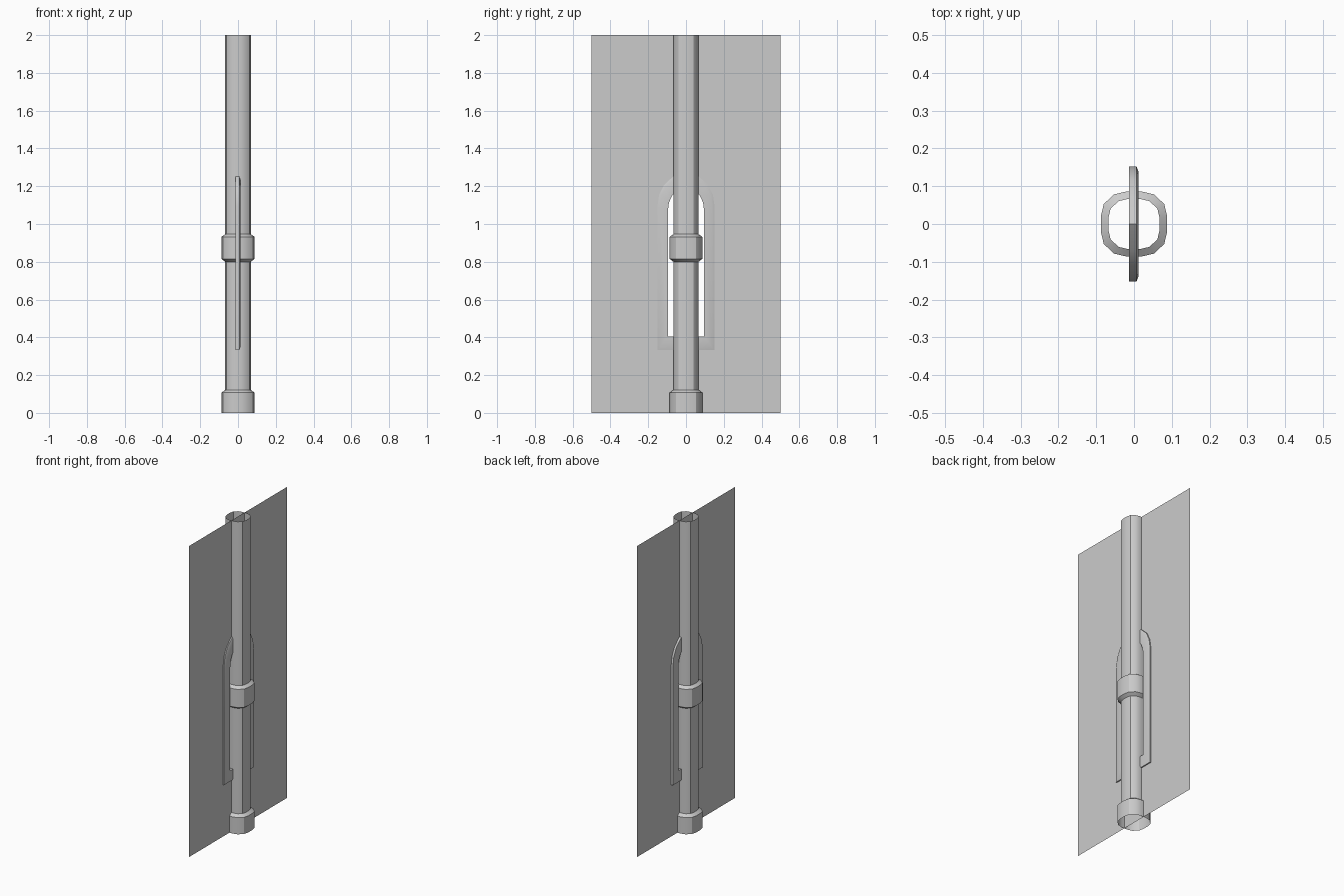
import bpy, bmesh, math

if "Cube" in bpy.data.objects:
    bpy.data.objects.remove(bpy.data.objects["Cube"])

# Quarter of the squarish 16-sided pole section, at unit radius
QUARTER = [(1.0, 0.22), (0.91, 0.6), (0.6, 0.89), (0.22, 0.98)]
SECTION = (QUARTER + [(-x, y) for x, y in reversed(QUARTER)]
           + [(-x, -y) for x, y in QUARTER]
           + [(x, -y) for x, y in reversed(QUARTER)])


def loft(name, rings, closed=False):
    """Skin a list of equal-length closed rings."""
    bm = bmesh.new()
    loops = [[bm.verts.new(p) for p in ring] for ring in rings]
    pairs = list(zip(loops, loops[1:]))
    if closed:
        pairs.append((loops[-1], loops[0]))
    for a, b in pairs:
        for i in range(len(a)):
            j = (i + 1) % len(a)
            bm.faces.new((a[i], a[j], b[j], b[i]))
    bmesh.ops.recalc_face_normals(bm, faces=bm.faces)
    return finish(name, bm)


def finish(name, bm):
    mesh = bpy.data.meshes.new(name)
    bm.to_mesh(mesh)
    bm.free()
    obj = bpy.data.objects.new(name, mesh)
    bpy.context.collection.objects.link(obj)
    bpy.ops.object.select_all(action='DESELECT')
    obj.select_set(True)
    bpy.context.view_layer.objects.active = obj
    bpy.ops.object.shade_smooth_by_angle(angle=math.radians(30))
    return obj


def arch(x, width, bottom, spring, apex):
    """Pointed arch outline in the plane at x."""
    h = apex - spring
    side = [(width * u, spring + h * v) for u, v in
            ((1, 0), (0.94, 0.3), (0.77, 0.55), (0.46, 0.76))]
    half = [(width, bottom)] + side
    pts = half + [(0, apex)] + [(-y, z) for y, z in reversed(half)]
    return [(x, y, z) for y, z in pts]


# Pole with its foot and middle collar, open at both ends
PROFILE = [(0.088, 0), (0.088, 0.107), (0.068, 0.122),
           (0.068, 0.80), (0.088, 0.815), (0.088, 0.932),
           (0.068, 0.946), (0.068, 2.0)]
loft("pole", [[(x * r, y * r, z) for x, y in SECTION] for r, z in PROFILE])

# Arched window frame with a chamfered outer edge on one face
outer = (0.152, 0.333, 1.09, 1.30)
chamfer = (0.138, 0.347, 1.09, 1.284)
inner = (0.096, 0.405, 1.07, 1.215)
loft("window_frame", [arch(-0.013, *outer), arch(0.007, *outer),
                      arch(0.012, *chamfer), arch(0.012, *inner),
                      arch(-0.013, *inner)], closed=True)

# Thin wall panel with the window opening
bm = bmesh.new()
wall = [(0, -0.5, 0), (0, 0.5, 0), (0, 0.5, 2), (0, -0.5, 2)]
edges = []
for outline in (wall, arch(0, *inner)):
    vs = [bm.verts.new(p) for p in outline]
    edges += [bm.edges.new((vs[i - 1], vs[i])) for i in range(len(vs))]
bmesh.ops.triangle_fill(bm, edges=edges, use_beauty=True, normal=(1, 0, 0))
finish("wall_panel", bm)
